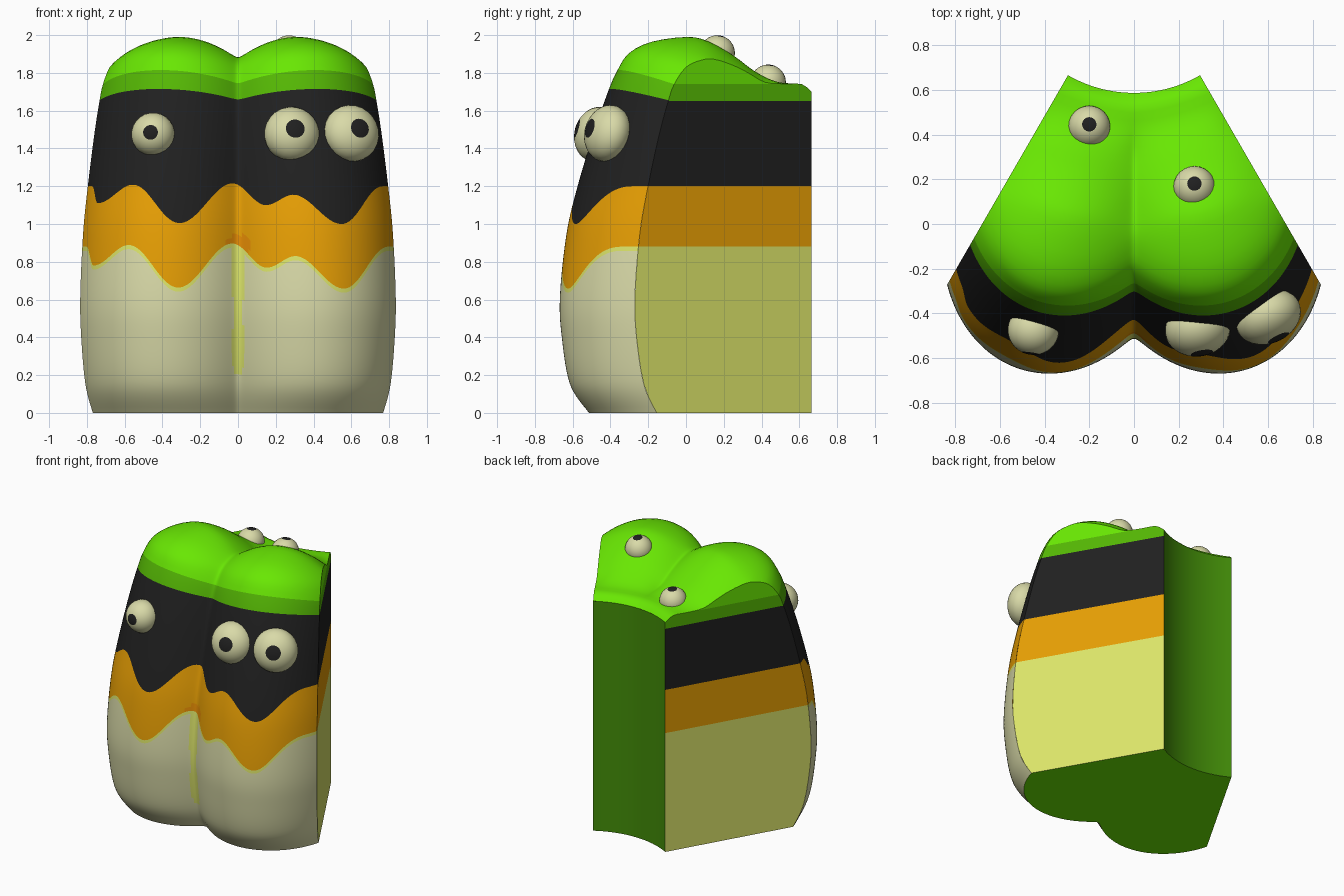
import bpy, bmesh, math
from mathutils import Vector

if "Cube" in bpy.data.objects:
    bpy.data.objects.remove(bpy.data.objects["Cube"])

def lin(c):
    c /= 255
    return c / 12.92 if c <= 0.04045 else ((c + 0.055) / 1.055) ** 2.4

COLOURS = [("cream", (217, 218, 168)), ("yellow", (220, 229, 106)), ("orange", (230, 158, 4)),
           ("black", (32, 32, 32)), ("dark green", (84, 182, 4)), ("bright green", (106, 234, 3)),
           ("deep green", (66, 140, 8)), ("amber", (226, 138, 4))]
MATS = []
for name, rgb in COLOURS:
    m = bpy.data.materials.new(name)
    m.diffuse_color = (*[lin(c) for c in rgb], 1)
    m.use_nodes = True
    m.node_tree.nodes["Principled BSDF"].inputs["Base Color"].default_value = m.diffuse_color
    MATS.append(m)
CREAM, YELLOW, ORANGE, BLACK, DARK, BRIGHT, DEEP, AMBER = range(8)

APEX, HALF, INNER = 1.176, math.radians(30), 0.59

# radial sections (radius, height): in the grooves and along the lobe ridges
GROOVE = [(1.537, 0), (1.615, .15), (1.66, .4), (1.67, .62), (1.64, .95), (1.59, 1.2),
          (1.52, 1.48), (1.465, 1.655), (1.43, 1.74), (1.358, 1.83), (1.266, 1.867), (1.185, 1.872),
          (1.07, 1.84), (.977, 1.80), (.873, 1.75), (.75, 1.742), (.65, 1.74), (INNER, 1.70)]
RIDGE = [(1.735, 0), (1.838, .15), (1.883, .4), (1.893, .62), (1.857, .95), (1.797, 1.2),
         (1.71, 1.48), (1.626, 1.715), (1.58, 1.815), (1.52, 1.905), (1.40, 1.965), (1.214, 1.99),
         (1.11, 1.97), (.98, 1.90), (.87, 1.82), (.75, 1.755), (.64, 1.74), (INNER, 1.70)]
# crests and troughs of the wavy lower edge of the black band: x, height
WAVE = [(-.9, 1.2), (-.795, 1.2), (-.755, 1.11), (-.575, 1.208), (-.31, 1.005), (-.03, 1.215),
        (.15, 1.1), (.3, 1.155), (.55, 1.0), (.79, 1.2), (.9, 1.2)]

def polar(r, a, z):
    return Vector((r * math.sin(a), APEX - r * math.cos(a), z))

def section(a, t):
    """Smooth (radius, height) at angle a and profile position t."""
    u = math.sqrt((a / HALF) ** 2 + .02 ** 2)
    w = max(0, 1 - (1 - 2 * u) ** 2)
    i = min(int(t), len(GROOVE) - 2)
    f = t - i
    pts = []
    for k in (i - 1, i, i + 1, i + 2):
        k = max(0, min(len(GROOVE) - 1, k))
        pts.append(Vector(GROOVE[k]).lerp(Vector(RIDGE[k]), w))
    p0, p1, p2, p3 = pts
    return p1 + 0.5 * f * (p2 - p0 + f * (2 * p0 - 5 * p1 + 4 * p2 - p3 + f * (3 * (p1 - p2) + p3 - p0)))

def surf(a, t):
    r, z = section(a, t)
    return polar(r, a, z)

def t_at(a, z):
    lo, hi = 0.0, 7.0
    for _ in range(22):
        mid = (lo + hi) / 2
        if section(a, mid)[1] < z:
            lo = mid
        else:
            hi = mid
    return lo

def wave(x):
    for (x0, z0), (x1, z1) in zip(WAVE, WAVE[1:]):
        if x <= x1:
            f = max(0, (x - x0) / (x1 - x0))
            return z0 + (z1 - z0) * (1 - math.cos(math.pi * f)) / 2
    return WAVE[-1][1]

def finish(bm, name, smooth=True):
    me = bpy.data.meshes.new(name)
    for f in bm.faces:
        f.smooth = smooth
    bm.to_mesh(me)
    bm.free()
    for m in MATS:
        me.materials.append(m)
    ob = bpy.data.objects.new(name, me)
    bpy.context.collection.objects.link(ob)
    return ob

# lobed rind: rows follow the wavy bands so each colour ends on an edge
COLS = 160
BANDS = [(24, CREAM), (1, YELLOW), (14, ORANGE), (6, BLACK), (2, DARK), (27, BRIGHT)]
ROW_MAT = [m for n, m in BANDS for _ in range(n)]
bm = bmesh.new()
grid = []
for c in range(COLS + 1):
    a = HALF * (2 * c / COLS - 1)
    zb = wave(surf(a, 4.1).x)
    zo = .88 + (zb - 1.2) * 1.11
    marks = [0, t_at(a, zo - .022), t_at(a, zo), t_at(a, zb), 7, 8, 17]
    ts = [0.0]
    for (n, _), t0, t1 in zip(BANDS, marks, marks[1:]):
        ts += [t0 + (t1 - t0) * (k + 1) / n for k in range(n)]
    grid.append([bm.verts.new(surf(a, t)) for t in ts])
for c in range(COLS):
    for r, mat in enumerate(ROW_MAT):
        f = bm.faces.new((grid[c][r], grid[c + 1][r], grid[c + 1][r + 1], grid[c][r + 1]))
        p = f.calc_center_median()
        # narrow drip down the middle groove, with a small amber spot above it
        if mat == CREAM and p.z > .19 and abs(p.x) < .033 - .012 * (p.z < .25 or .45 < p.z < .6):
            mat = YELLOW
        if mat == ORANGE and (p.x / .065) ** 2 + ((p.z - .89) / .055) ** 2 < 1:
            mat = AMBER
        f.material_index = mat
finish(bm, "rind")

# flat cut sides with straight layers
def cut_side(sign):
    bm = bmesh.new()
    a = sign * HALF
    ring = [surf(a, k / 3) for k in range(52)] + [polar(INNER, a, 0)]
    f = bm.faces.new([bm.verts.new(p) for p in ring])
    f.normal_update()
    if f.normal.x * sign < 0:
        f.normal_flip()
    levels = [(.88, YELLOW), (1.2, ORANGE), (1.652, BLACK), (1.74, DARK)]
    for z, _ in levels:
        bmesh.ops.bisect_plane(bm, geom=bm.verts[:] + bm.edges[:] + bm.faces[:],
                               plane_co=(0, 0, z), plane_no=(0, 0, 1))
    for f in bm.faces:
        z = (min(v.co.z for v in f.verts) + max(v.co.z for v in f.verts)) / 2
        f.material_index = next((m for top, m in levels if z < top), BRIGHT)
    finish(bm, "cut_side_right" if sign > 0 else "cut_side_left", False)

cut_side(1)
cut_side(-1)

# concave inner wall
bm = bmesh.new()
pairs = []
for k in range(25):
    a = HALF * (k / 12 - 1)
    pairs.append([bm.verts.new(polar(INNER, a, z)) for z in (0, 1.70)])
for p, q in zip(pairs, pairs[1:]):
    bm.faces.new((p[0], p[1], q[1], q[0])).material_index = DEEP
finish(bm, "inner_wall")

# flat base
bm = bmesh.new()
rows = []
for k in range(COLS + 1):
    a = HALF * (2 * k / COLS - 1)
    rows.append([bm.verts.new(surf(a, 0)), bm.verts.new(polar(INNER, a, 0))])
for p, q in zip(rows, rows[1:]):
    bm.faces.new((p[0], p[1], q[1], q[0])).material_index = BRIGHT
finish(bm, "base", False)

# eyes: flattened spheres facing "look", whose pole cap is the pupil
def eye(name, centre, wide, thick, look):
    bm = bmesh.new()
    bmesh.ops.create_uvsphere(bm, u_segments=24, v_segments=18, radius=1)
    for f in bm.faces:
        f.material_index = BLACK if f.calc_center_median().z > math.cos(math.radians(20)) else CREAM
    turn = Vector((0, 0, 1)).rotation_difference(Vector(look))
    for v in bm.verts:
        v.co = Vector(centre) + turn @ Vector((v.co.x * wide, v.co.y * wide, v.co.z * thick))
    finish(bm, name)

eye("front_eye_left", (-.45, -.475, 1.475), .115, .11, (-.13, -1, .1))
eye("front_eye_middle", (.285, -.47, 1.475), .147, .12, (.17, -1, .28))
eye("front_eye_right", (.6, -.415, 1.48), .152, .115, (.42, -.87, .25))
eye("top_eye_left", (-.2, .435, 1.75), .094, .094, (0, .12, 1))
eye("top_eye_right", (.27, .165, 1.905), .094, .094, (0, .18, 1))
